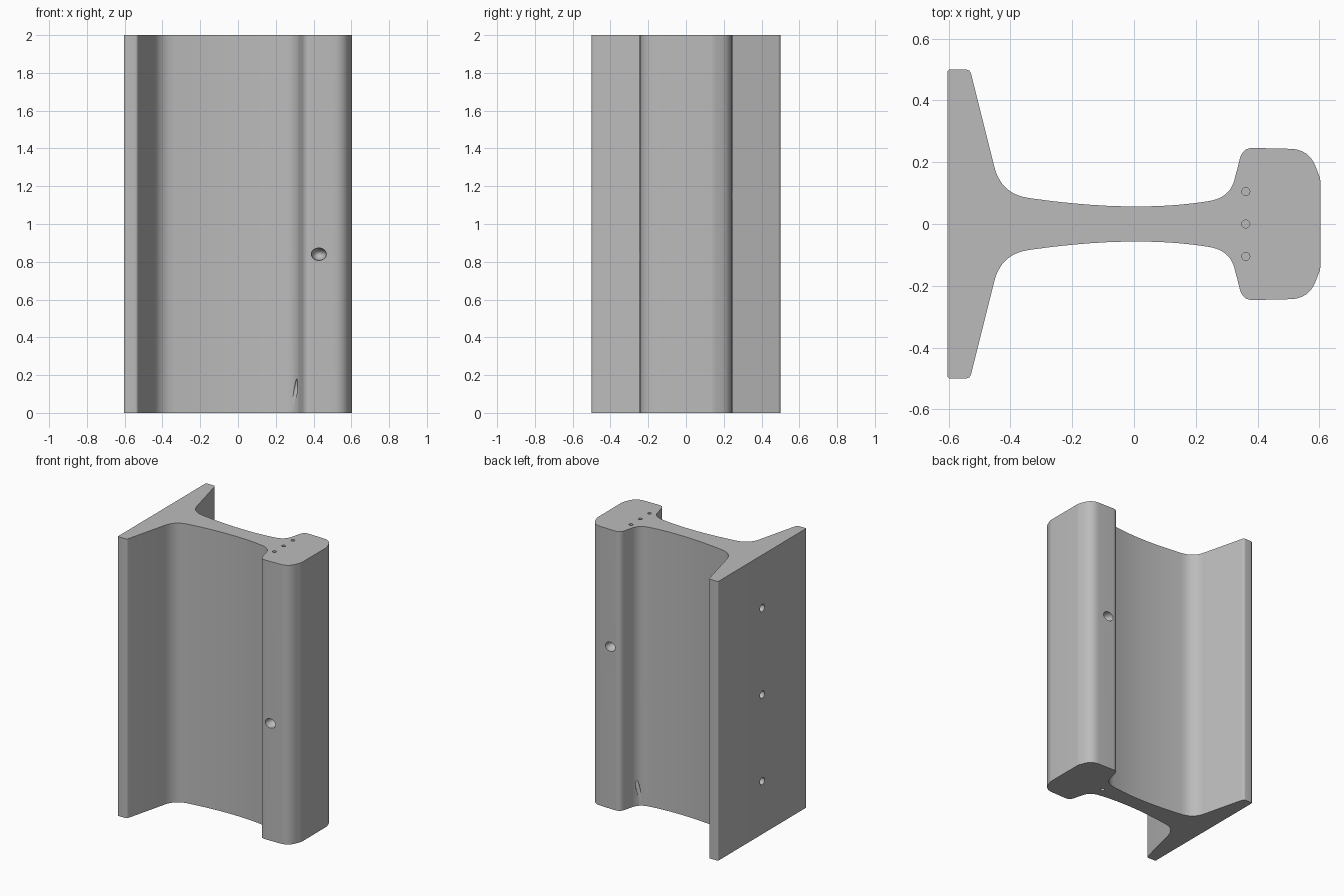
import bpy, bmesh, math
from mathutils import Vector, Matrix

cube = bpy.data.objects.get("Cube")
if cube:
    bpy.data.objects.remove(cube, do_unlink=True)

steel = bpy.data.materials.new("steel_grey")
steel.use_nodes = True
colour = (0.5, 0.5, 0.5, 1)
steel.diffuse_color = colour
steel.node_tree.nodes["Principled BSDF"].inputs["Base Color"].default_value = colour


def rounded(corners, steps=10):
    """Open outline whose corners (x, y, run in, run out) are rounded off."""
    pts = [Vector(c[:2]) for c in corners]
    out = []
    for i, p in enumerate(pts):
        a, b = corners[i][2:]
        before = pts[i - 1] if i else Vector((p.x, 0))
        after = pts[i + 1] if i + 1 < len(pts) else Vector((p.x, 0))
        s = p + (before - p).normalized() * a
        e = p + (after - p).normalized() * b
        n = steps if a > 0.02 else 4
        for k in range(n + 1):
            t = k / n
            out.append(s * (1 - t) ** 2 + p * 2 * t * (1 - t) + e * t * t)
    return out


def new_object(name, bm):
    bmesh.ops.recalc_face_normals(bm, faces=bm.faces)
    mesh = bpy.data.meshes.new(name)
    bm.to_mesh(mesh)
    bm.free()
    obj = bpy.data.objects.new(name, mesh)
    bpy.context.collection.objects.link(obj)
    mesh.materials.append(steel)
    return obj


# Rail section: wide foot at -x, thin waisted web, blunt head at +x
half = rounded([
    (-0.604, 0.5, 0.01, 0.01),
    (-0.531, 0.5, 0.014, 0.014),
    (-0.43, 0.097, 0.09, 0.09),
    (0, 0.035, 0.343, 0.243),
    (0.31, 0.085, 0.068, 0.06),
    (0.352, 0.247, 0.035, 0.035),
    (0.566, 0.242, 0.06, 0.06),
    (0.604, 0.145, 0.015, 0.015),
])
outline = [(p.x, p.y) for p in half] + [(p.x, -p.y) for p in reversed(half)]
bm = bmesh.new()
base = bm.faces.new([bm.verts.new((x, y, 0)) for x, y in outline])
top = bmesh.ops.extrude_face_region(bm, geom=[base])
bmesh.ops.translate(bm, vec=(0, 0, 2),
                    verts=[v for v in top["geom"] if isinstance(v, bmesh.types.BMVert)])
rail = new_object("rail_section", bm)


def cut(bm):
    tool = new_object("hole_cutter", bm)
    tool.hide_render = True
    mod = rail.modifiers.new("hole", "BOOLEAN")
    mod.operation = "DIFFERENCE"
    mod.solver = "EXACT"
    mod.object = tool
    bpy.context.view_layer.objects.active = rail
    bpy.ops.object.modifier_apply(modifier=mod.name)
    bpy.data.objects.remove(tool, do_unlink=True)


def drill(start, direction, depth, radius):
    """Round hole from start along direction, begun slightly outside."""
    d = Vector(direction).normalized()
    lead = 0.05
    mid = Vector(start) + d * (depth - lead) / 2
    bm = bmesh.new()
    bmesh.ops.create_cone(
        bm, cap_ends=True, segments=24, radius1=radius, radius2=radius,
        depth=depth + lead,
        matrix=Matrix.Translation(mid) @ d.to_track_quat("Z", "Y").to_matrix().to_4x4())
    cut(bm)


# Rows of small holes: upright in the top, slanted in the bottom
for y in (-0.105, 0, 0.105):
    drill((0.362, y, 2), (0, 0, -1), 0.2, 0.013)
    drill((0.272, y, 0), (0.28, 0, 1), 0.3, 0.013)

# Bolt holes in the foot face
for z in (0.38, 1, 1.62):
    drill((-0.604, 0, z), (1, 0, 0), 0.15, 0.026)

# Oval dimples on both sides of the head
for side, z in ((-1, 0.84), (1, 1.16)):
    bm = bmesh.new()
    bmesh.ops.create_uvsphere(
        bm, u_segments=24, v_segments=12, radius=1,
        matrix=Matrix.Translation((0.428, side * 0.245, z)) @ Matrix.Diagonal((0.04, 0.06, 0.033, 1)))
    cut(bm)

bpy.ops.object.select_all(action="DESELECT")
rail.select_set(True)
bpy.context.view_layer.objects.active = rail
bpy.ops.object.shade_smooth_by_angle(angle=math.radians(30))
